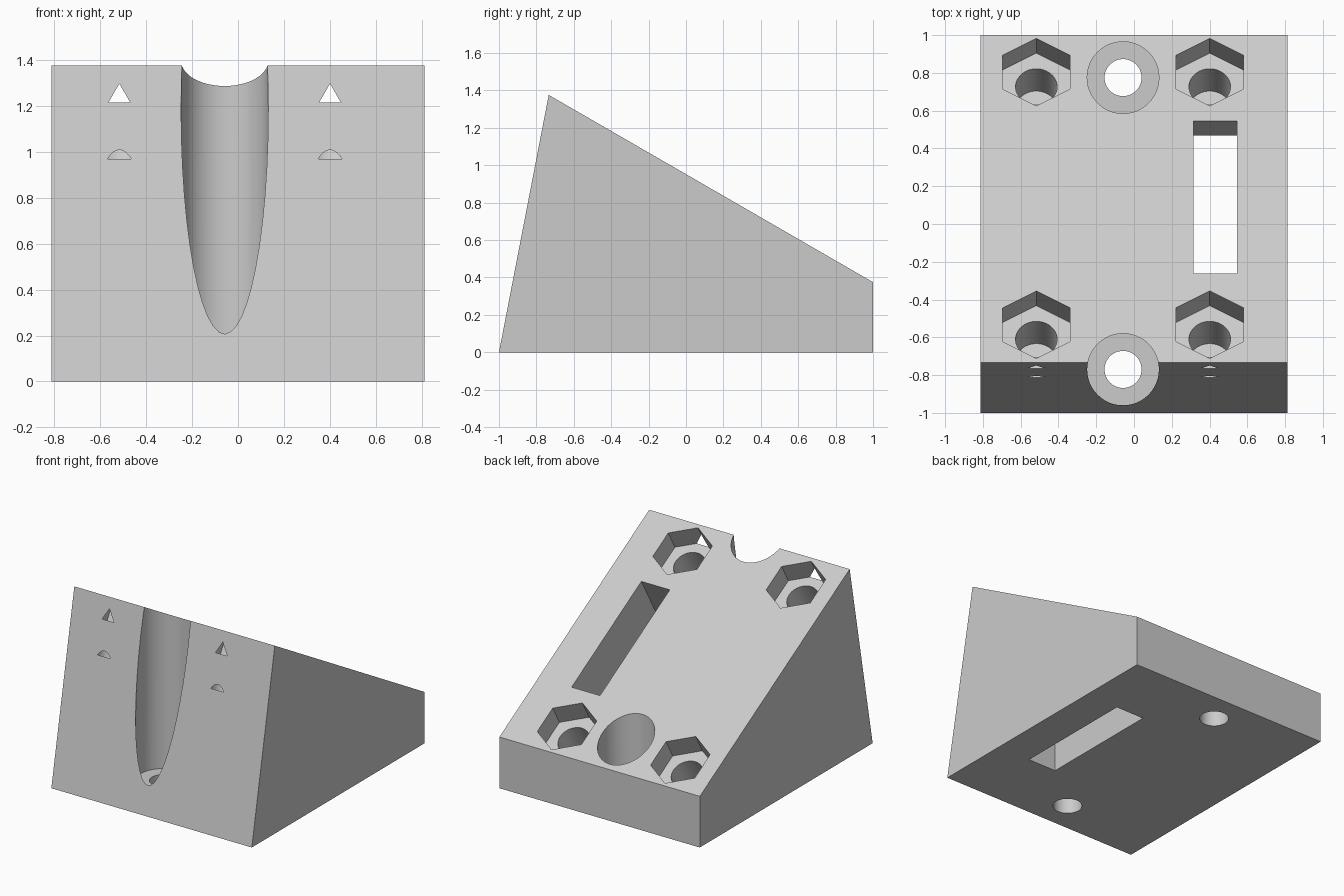
import bpy, bmesh
from math import sin, cos, pi, radians, tan
from mathutils import Matrix, Vector

if "Cube" in bpy.data.objects:
    bpy.data.objects.remove(bpy.data.objects["Cube"])

TILT = radians(30)
BACK_H = 0.375      # height of the back edge
MID_X = -0.058      # shared centre line of the holes


def prism(name, points, z0, z1, matrix=Matrix()):
    """Extrude a counter-clockwise outline from z0 to z1, then place it."""
    bm = bmesh.new()
    face = bm.faces.new([bm.verts.new((x, y, z0)) for x, y in points])
    ext = bmesh.ops.extrude_face_region(bm, geom=[face])
    verts = [v for v in ext["geom"] if isinstance(v, bmesh.types.BMVert)]
    bmesh.ops.translate(bm, verts=verts, vec=(0, 0, z1 - z0))
    bmesh.ops.transform(bm, matrix=matrix, verts=bm.verts)
    bmesh.ops.recalc_face_normals(bm, faces=bm.faces)
    mesh = bpy.data.meshes.new(name)
    bm.to_mesh(mesh)
    bm.free()
    obj = bpy.data.objects.new(name, mesh)
    bpy.context.collection.objects.link(obj)
    return obj


def ring(r, n, cx=0, cy=0):
    # first corner points along +y
    return [(cx - r * sin(2 * pi * i / n), cy + r * cos(2 * pi * i / n)) for i in range(n)]


def rect(x0, x1, y0, y1):
    return [(x0, y0), (x1, y0), (x1, y1), (x0, y1)]


def on_slope(x, y):
    """Frame on the sloping top, local z along its normal."""
    z = BACK_H + (1 - y) * tan(TILT)
    return Matrix.Translation((x, y, z)) @ Matrix.Rotation(-TILT, 4, "X")


# Wedge body: side profile (y, z) extruded along x
to_side = Matrix(((0, 0, 1, 0), (1, 0, 0, 0), (0, 1, 0, 0), (0, 0, 0, 1)))
profile = [(-1, 0), (1, 0), (1, BACK_H), (-0.734, BACK_H + 1.734 * tan(TILT))]
body = prism("wedge_body", profile, -0.812, 0.812, to_side)

cutters = []

# Vertical mounting holes with wide counterbores
for y in (0.775, -0.77):
    cutters.append(prism("counterbore", ring(0.19, 48, MID_X, y), 0.17, 2))
    cutters.append(prism("mounting_hole", ring(0.098, 48, MID_X, y), -0.2, 0.3))

# Hexagonal nut pockets and blind bolt holes, square to the slope
for x in (MID_X - 0.459, MID_X + 0.459):
    for y in (0.804, -0.533):
        frame = on_slope(x, y)
        cutters.append(prism("nut_pocket", ring(0.206, 6), -0.155, 0.2, frame))
        cutters.append(prism("bolt_hole", ring(0.11, 48), -0.391, 0.1, frame))

# Slot: square to the slope at the top, straight down below
half = 0.466
cutters.append(prism("upper_slot", rect(-0.115, 0.115, -half, half), -0.388, 0.2,
                     on_slope(0.43, 0.1415)))
cutters.append(prism("lower_slot", rect(0.315, 0.545, -0.457, 0.469), -0.2, 0.765))

# Cut everything out of the body
bpy.context.view_layer.objects.active = body
for cutter in cutters:
    mod = body.modifiers.new("cut", "BOOLEAN")
    mod.operation = "DIFFERENCE"
    mod.solver = "EXACT"
    mod.object = cutter
    bpy.ops.object.modifier_apply(modifier=mod.name)
    bpy.data.objects.remove(cutter)

# Grey material
grey = bpy.data.materials.new("light_grey")
grey.use_nodes = True
colour = (0.6, 0.6, 0.6, 1)
grey.diffuse_color = colour
grey.node_tree.nodes["Principled BSDF"].inputs["Base Color"].default_value = colour
body.data.materials.clear()
body.data.materials.append(grey)

# Smooth bores, crisp edges
bpy.ops.object.select_all(action="DESELECT")
body.select_set(True)
bpy.ops.object.shade_smooth_by_angle(angle=radians(25))
